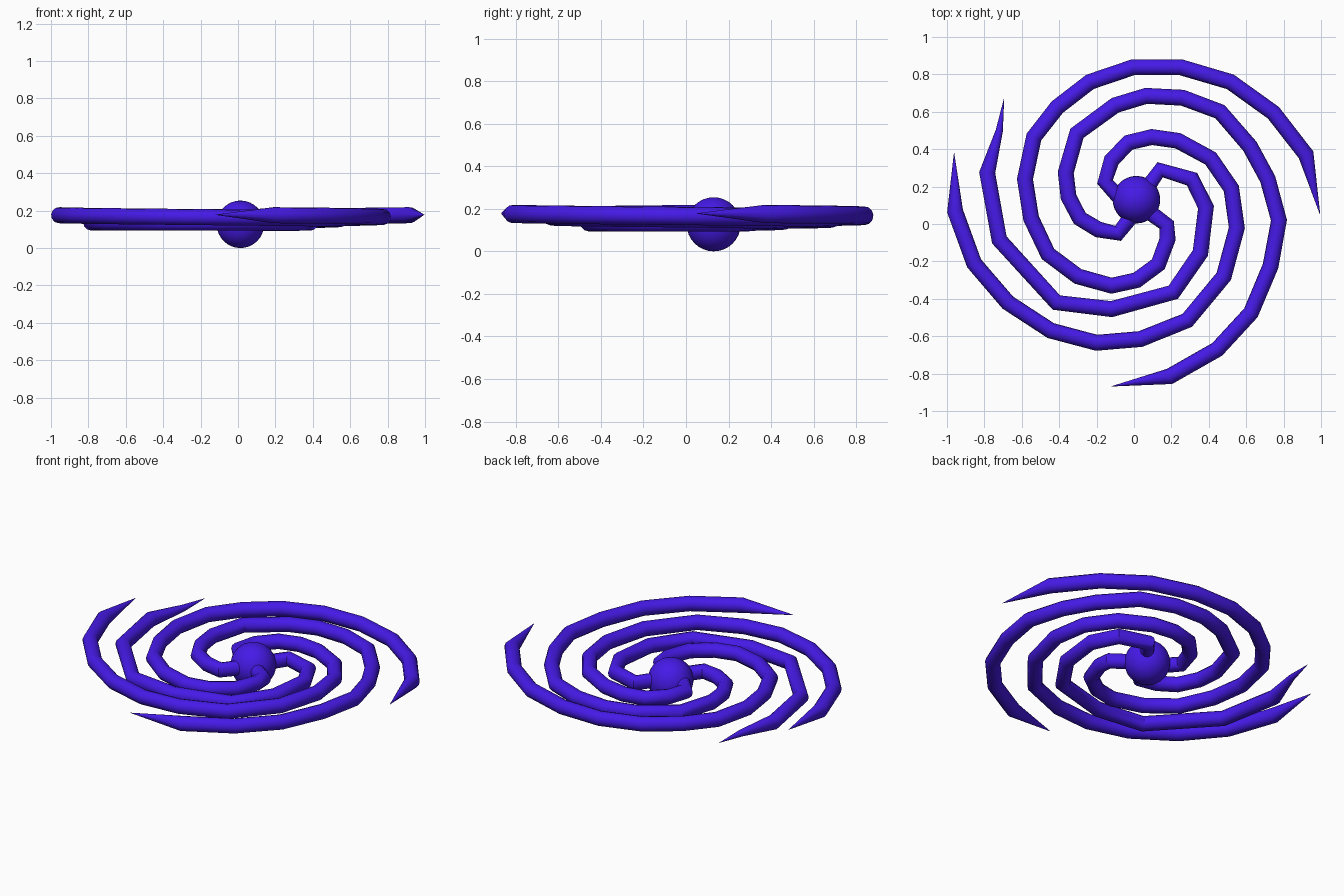
import bpy

if "Cube" in bpy.data.objects:
    bpy.data.objects.remove(bpy.data.objects["Cube"])

mat = bpy.data.materials.new("violet")
mat.diffuse_color = (0.06, 0.01, 0.8, 1)
mat.use_nodes = True
mat.node_tree.nodes["Principled BSDF"].inputs["Base Color"].default_value = mat.diffuse_color

TUBE = 0.043


def finish(obj, name, angle):
    obj.name = name
    obj.data.materials.clear()
    obj.data.materials.append(mat)
    bpy.ops.object.shade_smooth_by_angle(angle=angle)


# Tapered spiral arm: round tube along a faceted path, rising from z0 to z1
def arm(name, pts, z0, z1, tip_radii):
    cu = bpy.data.curves.new(name, 'CURVE')
    cu.dimensions = '3D'
    cu.bevel_depth = TUBE
    cu.bevel_resolution = 4
    cu.use_fill_caps = True
    sp = cu.splines.new('POLY')
    n = len(pts)
    sp.points.add(n - 1)
    for i, (x, y) in enumerate(pts):
        sp.points[i].co = (x, y, z0 + (z1 - z0) * i / (n - 1), 1)
        sp.points[i].radius = 1
    for i, r in enumerate(reversed(tip_radii)):
        sp.points[n - 1 - i].radius = r
    ob = bpy.data.objects.new(name, cu)
    bpy.context.collection.objects.link(ob)
    bpy.ops.object.select_all(action='DESELECT')
    ob.select_set(True)
    bpy.context.view_layer.objects.active = ob
    bpy.ops.object.convert(target='MESH')
    finish(bpy.context.object, name, 0.6)


# Core ball
bpy.ops.mesh.primitive_uv_sphere_add(segments=32, ring_count=16, radius=0.127,
                                     location=(0.013, 0.13, 0.127))
finish(bpy.context.object, "core", 0.6)

# Four spiral arms, each from the core outwards
arm("arm_short", [(.04, .15), (.14, .29), (.31, .24), (.385, .09), (.355, -.155),
                  (.21, -.365), (-.12, -.455), (-.415, -.42), (-.72, -.085),
                  (-.785, .275), (-.72, .5), (-.695, .67)],
    0.135, 0.137, [.45, .02])

arm("arm_left", [(-.04, .10), (-.155, .225), (-.12, .34), (-.03, .435), (.095, .465),
                 (.235, .445), (.41, .35), (.52, .19), (.55, -.02), (.48, -.28),
                 (.285, -.515), (.035, -.615), (-.2, -.635), (-.445, -.57),
                 (-.675, -.42), (-.855, -.21), (-.957, .07), (-.962, .38)],
    0.135, 0.178, [.02])

arm("arm_front", [(.0, .06), (-.085, -.05), (-.19, -.03), (-.29, .03), (-.35, .145),
                  (-.365, .275), (-.305, .485), (-.1, .635), (.065, .685), (.26, .675),
                  (.46, .6), (.62, .415), (.715, .24), (.775, .02), (.73, -.225),
                  (.625, -.475), (.445, -.67), (.19, -.815), (-.12, -.868)],
    0.135, 0.178, [.02])

arm("arm_right", [(.06, .08), (.175, -.005), (.18, -.08), (.13, -.215), (.015, -.3),
                  (-.12, -.33), (-.3, -.28), (-.46, -.16), (-.55, .03), (-.583, .24),
                  (-.535, .465), (-.41, .625), (-.235, .76), (-.005, .838), (.25, .838),
                  (.515, .76), (.745, .595), (.92, .37), (.995, .05)],
    0.135, 0.178, [.02])
